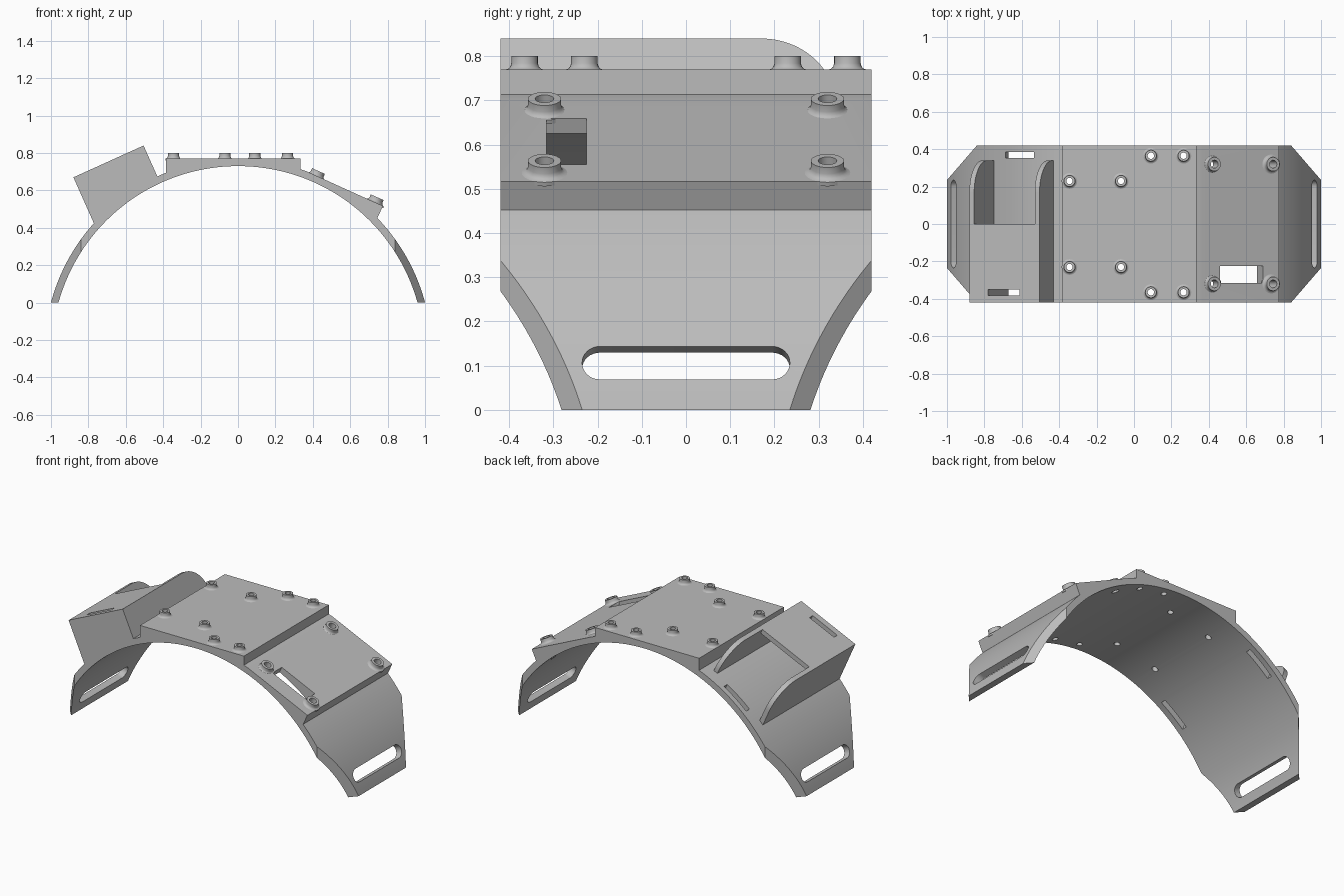
import bpy, bmesh, math
from mathutils import Vector as V, Matrix

cube = bpy.data.objects.get("Cube")
if cube:
    bpy.data.objects.remove(cube, do_unlink=True)

GREY = (0.5, 0.5, 0.5, 1)
mat = bpy.data.materials.new("light_grey")
mat.use_nodes = True
mat.diffuse_color = GREY
mat.node_tree.nodes["Principled BSDF"].inputs["Base Color"].default_value = GREY

X, Y, Z = V((1, 0, 0)), V((0, 1, 0)), V((0, 0, 1))
C = V((0, 0, -0.266))            # centre of the arch circles
R_IN, R_OUT, HALF = 0.996, 1.035, 0.42


def finish(name, bm):
    bmesh.ops.recalc_face_normals(bm, faces=bm.faces)
    me = bpy.data.meshes.new(name)
    bm.to_mesh(me)
    bm.free()
    me.materials.append(mat)
    ob = bpy.data.objects.new(name, me)
    bpy.context.collection.objects.link(ob)
    return ob


def prism(name, pts, c0, c1, o=V(), a=X, b=Z, c=Y):
    """Extrude a profile drawn on axes a, b along axis c from c0 to c1."""
    bm = bmesh.new()
    face = bm.faces.new([bm.verts.new(o + a * p + b * q + c * c0) for p, q in pts])
    ext = bmesh.ops.extrude_face_region(bm, geom=[face])["geom"]
    bmesh.ops.translate(bm, vec=c * (c1 - c0),
                        verts=[e for e in ext if isinstance(e, bmesh.types.BMVert)])
    return finish(name, bm)


def rect(p0, p1, q0, q1):
    return [(p0, q0), (p1, q0), (p1, q1), (p0, q1)]


def ring(r, p=0, q=0, start=0, end=360, n=24):
    return [(p + r * math.cos(t), q + r * math.sin(t))
            for t in (math.radians(start + (end - start) * i / n) for i in range(n + 1))]


def arc(r, x0, x1, n):
    """Points of an arch circle between two x positions."""
    t0, t1 = (math.degrees(math.acos(x / r)) for x in (x0, x1))
    return ring(r, 0, C.z, t0, t1, n)


def cut(ob, cutter, keep=False):
    mod = ob.modifiers.new("cut", "BOOLEAN")
    mod.operation, mod.solver, mod.object = "DIFFERENCE", "EXACT", cutter
    bpy.context.view_layer.objects.active = ob
    bpy.ops.object.modifier_apply(modifier=mod.name)
    if not keep:
        bpy.data.objects.remove(cutter, do_unlink=True)


def smooth(ob, angle):
    bpy.ops.object.select_all(action="DESELECT")
    ob.select_set(True)
    bpy.context.view_layer.objects.active = ob
    bpy.ops.object.shade_smooth_by_angle(angle=math.radians(angle))


# Arch with the flat top plate and the sloping side pad in one profile
foot_out = math.sqrt(R_OUT ** 2 - C.z ** 2)
foot_in = math.sqrt(R_IN ** 2 - C.z ** 2)
profile = (arc(R_OUT, foot_out, 0.745, 20) + [(0.775, 0.517)]
           + arc(R_OUT, 0.365, 0.335, 3) + [(0.335, 0.77), (-0.385, 0.77)]
           + arc(R_OUT, -0.385, -foot_out, 32) + arc(R_IN, -foot_in, foot_in, 90))
body = prism("arch_body", profile, -HALF, HALF)

# Chamfered feet corners and strap slots
slot_tilt = math.radians(21.1)
for sx in (1, -1):
    for sy in (1, -1):
        wedge = [(sx * p, sy * q) for p, q in
                 ((0.76, 0.5125), (1.08, 0.1425), (1.2, 0.1425), (1.2, 0.5125))]
        cut(body, prism("corner_cutter", wedge, -0.2, 0.5, a=X, b=Y, c=Z))
    radial = V((sx * math.cos(slot_tilt), 0, math.sin(slot_tilt)))
    tangent = radial.cross(Y)
    stadium = (ring(0.04, 0.195, 0, -90, 90, 16) + ring(0.04, -0.195, 0, 90, 270, 16))
    cut(body, prism("slot_cutter", stadium, 0.9, 1.15, C, Y, tangent, radial))

# Rectangular opening through the side pad
pad_o = V((0.365, 0, 0.70))
pad_u = (V((0.775, 0, 0.517)) - pad_o).normalized()
pad_n = Y.cross(pad_u)
pad_n = pad_n if pad_n.z > 0 else -pad_n
cut(body, prism("opening_cutter", rect(0.104, 0.356, -0.315, -0.225),
                -0.2, 0.1, pad_o, pad_u, Y, pad_n))

# Sleeve holder: tilted box open at the back, with rounded cheeks
h_o = V((-0.88, 0, 0.67))
h_u = (V((-0.505, 0, 0.84)) - h_o).normalized()
h_n = V((-h_u.z, 0, h_u.x))
WIDTH, WALL, BACK = 0.412, 0.028, 0.34
sleeve = prism("sleeve_holder", [(-0.88, 0.67), (-0.505, 0.84)]
               + arc(R_OUT - 0.015, -0.425, -0.764, 24), -HALF, BACK)
cut(sleeve, prism("cavity_cutter", rect(WALL, WIDTH - WALL, -0.5, -0.03),
                  -0.31, 0.5, h_o, h_u, h_n, Y))
cut(sleeve, prism("roof_cutter", rect(WALL, WIDTH - WALL, -0.1, 0.1),
                  0, 0.5, h_o, h_u, h_n, Y))
round_end = ring(0.17, 0.17, -0.17, 90, 0, 24) + [(0.45, -0.17), (0.45, 0.05), (0.17, 0.05)]
cut(sleeve, prism("round_cutter", round_end, -0.1, 0.6, h_o, Y, h_n, h_u))

# Narrow strap slits in front of and behind the sleeve
for y in (-0.365, 0.37):
    slit = prism("slit_cutter", rect(0.108, 0.295, y - 0.016, y + 0.016),
                 -0.5, 0.1, h_o, h_u, Y, h_n)
    cut(body, slit, keep=True)
    cut(sleeve, slit)


def standoff(name, pos, normal, scale):
    """Flared hollow boss with a screw hole running through the body."""
    side = normal.cross(Y)
    cut(body, prism("hole_cutter", ring(0.017 * scale, n=24)[:-1], -0.3, 0.1,
                    pos, side, Y, normal))
    shape = [(0.017, -0.01), (0.017, 0.03), (0.03, 0.03), (0.03, 0.014),
             (0.032, 0.007), (0.036, 0.002), (0.042, 0), (0.042, -0.01)]
    bm = bmesh.new()
    vs = [bm.verts.new((r * scale, 0, h)) for r, h in shape]
    edges = [bm.edges.new((vs[i], vs[(i + 1) % len(vs)])) for i in range(len(vs))]
    bmesh.ops.spin(bm, geom=vs + edges, cent=V(), axis=Z, angle=math.tau,
                   steps=24, use_merge=True)
    bmesh.ops.remove_doubles(bm, verts=bm.verts, dist=1e-5)
    turn = Z.rotation_difference(normal).to_matrix().to_4x4()
    bmesh.ops.transform(bm, matrix=Matrix.Translation(pos) @ turn, verts=bm.verts)
    smooth(finish(name, bm), 45)


# Standoffs on the top plate, then on the side pad
for x, y in ((-0.345, 0.23), (-0.07, 0.23), (0.09, 0.365), (0.265, 0.365)):
    for s in (1, -1):
        standoff("top_standoff", V((x, s * y, 0.77)), Z, 1)
for u in (0.058, 0.402):
    for s in (1, -1):
        standoff("pad_standoff", pad_o + pad_u * u + Y * (s * 0.32), pad_n, 1.25)

smooth(body, 20)
smooth(sleeve, 20)
